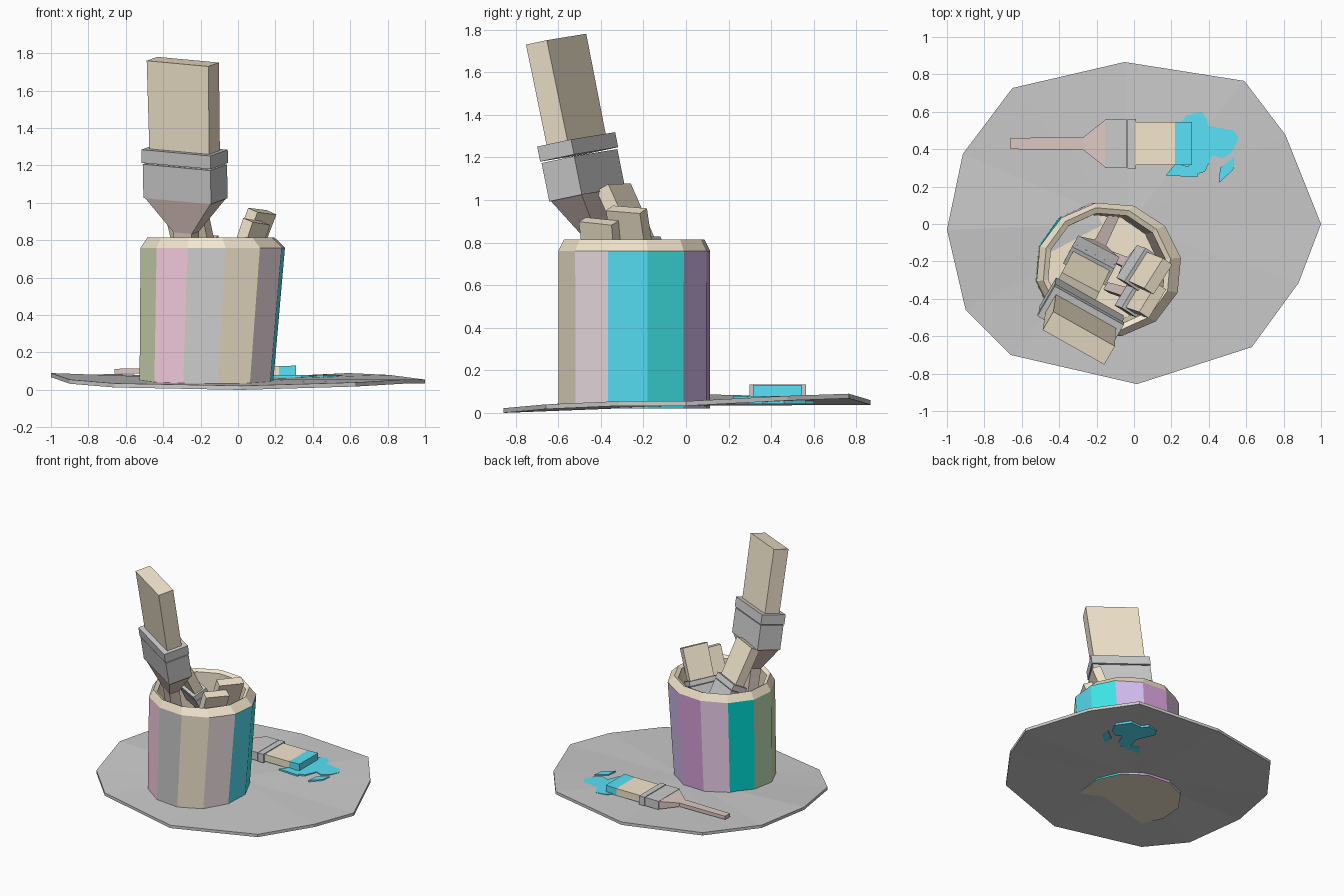
import bpy, bmesh
from math import cos, sin, radians
from mathutils import Vector

if "Cube" in bpy.data.objects:
    bpy.data.objects.remove(bpy.data.objects["Cube"])

COL = dict(tan=(.9, .8, .62), wood=(.72, .58, .54), blue=(.1, .76, .94), teal=(.05, .8, .82),
           green=(.68, .76, .48), pink=(.95, .63, .77), mauve=(.9, .78, .81), lilac=(.65, .5, .85),
           magenta=(.68, .36, .7), orchid=(.8, .6, .8), sea=(0, .7, .66), leaf=(.58, .76, .5),
           grey=(.8, .8, .8))
mats = {}


def mat(c):
    if c not in mats:
        mats[c] = bpy.data.materials.new(c)
        mats[c].diffuse_color = (*COL[c], 1)
    return mats[c]


def loft(name, rings, colours=(), cap_start=True, cap_end=True):
    """Skin equal-length rings; colours are one for all or one per side (+ cap)."""
    bm = bmesh.new()
    vs = [[bm.verts.new(p) for p in r] for r in rings]
    n = len(rings[0])
    for a, b in zip(vs, vs[1:]):
        for i in range(n):
            f = bm.faces.new((a[i], a[(i + 1) % n], b[(i + 1) % n], b[i]))
            f.material_index = i if len(colours) > 1 else 0
    for on, ring in ((cap_start, vs[0][::-1]), (cap_end, vs[-1])):
        if on:
            f = bm.faces.new(ring)
            f.material_index = max(0, len(colours) - 1)
    if cap_start and cap_end:
        bmesh.ops.recalc_face_normals(bm, faces=bm.faces)
    me = bpy.data.meshes.new(name)
    bm.to_mesh(me)
    bm.free()
    for c in colours:
        me.materials.append(mat(c))
    ob = bpy.data.objects.new(name, me)
    bpy.context.collection.objects.link(ob)
    return ob


def brush(name, tip, axis, wide, W, T, wet=False):
    """Flat brush; tip = centre of bristle end, axis points from handle to tip."""
    k = W / .25
    d = Vector(axis).normalized()
    w = Vector(wide)
    w = (w - d * w.dot(d)).normalized()
    t = d.cross(w)

    def rect(s, hw, ht):
        c = Vector(tip) - d * s * k
        return [c + w * hw * a + t * ht * b for a, b in ((-1, -1), (1, -1), (1, 1), (-1, 1))]

    def part(label, colours, *secs):
        loft(f"{name}_{label}", [rect(*s) for s in secs], colours)

    b, f, h = .46 * W, .52 * W, .14 * W
    if wet:
        part("bristles", ("tan",), (.30, b, T * .42), (.09, b, T * .42))
        part("wet_bristles", ("blue",), (.09, b, T * .42), (0, b, T * .46))
    else:
        part("bristles", ("tan",), (.31, b, T * .32), (0, b * 1.03, T * .32))
    part("band", (), (.345, f * 1.02, T * .52), (.30, f * 1.02, T * .52))
    part("ferrule", (), (.465, f, T / 2), (.35, f, T / 2))
    part("taper", ("wood",), (.58, h, T * .22), (.465, f * .97, T * .47))
    part("handle", ("wood",), (.97, h * .85, T * .2), (.57, h, T * .22))


# Bent ground disc: outline points (x, y, top z)
rim = [(-.05, .866, .06), (.59, .765, .09), (.81, .476, .08), (1, 0, .055), (.88, -.315, .055),
       (.63, -.658, .04), (.016, -.856, .022), (-.66, -.70, .035), (-.90, -.46, .055),
       (-1, -.03, .09), (-.915, .375, .08), (-.65, .727, .085)]
mid = [(-.03, 0, .055)] * 12
low = lambda r: [(x, y, z - .022) for x, y, z in r]
disc = loft("ground_disc", [low(mid), low(rim), rim, mid], (), False, False)
bm = bmesh.new()
bm.from_mesh(disc.data)
bmesh.ops.remove_doubles(bm, verts=bm.verts, dist=.001)
bmesh.ops.recalc_face_normals(bm, faces=bm.faces)
bm.to_mesh(disc.data)
bm.free()


# Twelve-sided striped can, leaning slightly
def ring(cx, rx, ry, z):
    return [(cx + rx * cos(radians(10 + 30 * i)), -.243 + ry * sin(radians(10 + 30 * i)), z)
            for i in range(12)]


stripes = ("teal", "lilac", "magenta", "orchid", "sea", "leaf",
           "green", "pink", "grey", "tan", "mauve", "blue", "tan")
loft("can_body", [ring(-.17, .362, .36, .02), ring(-.135, .392, .362, .76)], stripes, True, False)
loft("can_rim_and_inside", [ring(-.135, .392, .362, .76), ring(-.145, .345, .335, .815),
                            ring(-.145, .318, .305, .80), ring(-.17, .30, .295, .06)],
     ("tan",), False, True)

# Brushes standing in the can
brush("large_brush", (-.295, -.61, 1.755), (-.02, -.2, 1), (.86, -.5, 0), .40, .18)
brush("middle_brush", (-.30, -.34, 1.06), (-.2, -.4, .9), (.88, -.47, 0), .24, .11)
brush("right_brush", (.13, -.28, .955), (.38, -.16, 1), (.45, .85, -.25), .20, .10)
brush("front_brush", (.10, -.41, .90), (.34, -.10, 1), (.45, .85, -.25), .19, .10)

# Brush lying on the disc
brush("lying_brush", (.31, .43, .10), (1, 0, 0), (0, 1, 0), .25, .065, True)

# Paint splashes
splashes = {
    "paint_puddle": [(.25, .54), (.28, .58), (.36, .60), (.40, .55), (.49, .56), (.56, .46),
                     (.52, .38), (.47, .35), (.42, .37), (.38, .28), (.28, .25), (.31, .40)],
    "paint_smear": [(.17, .26), (.22, .32), (.34, .30), (.34, .25)],
    "paint_drip": [(.455, .22), (.46, .30), (.54, .36), (.53, .29)]}
for name, pts in splashes.items():
    loft(name, [[(x, y, z) for x, y in pts] for z in (.042, .079)], ("blue",))

for m in bpy.data.materials:
    if m.users and not m.is_grease_pencil:
        m.use_nodes = True
        m.node_tree.nodes["Principled BSDF"].inputs["Base Color"].default_value = m.diffuse_color
